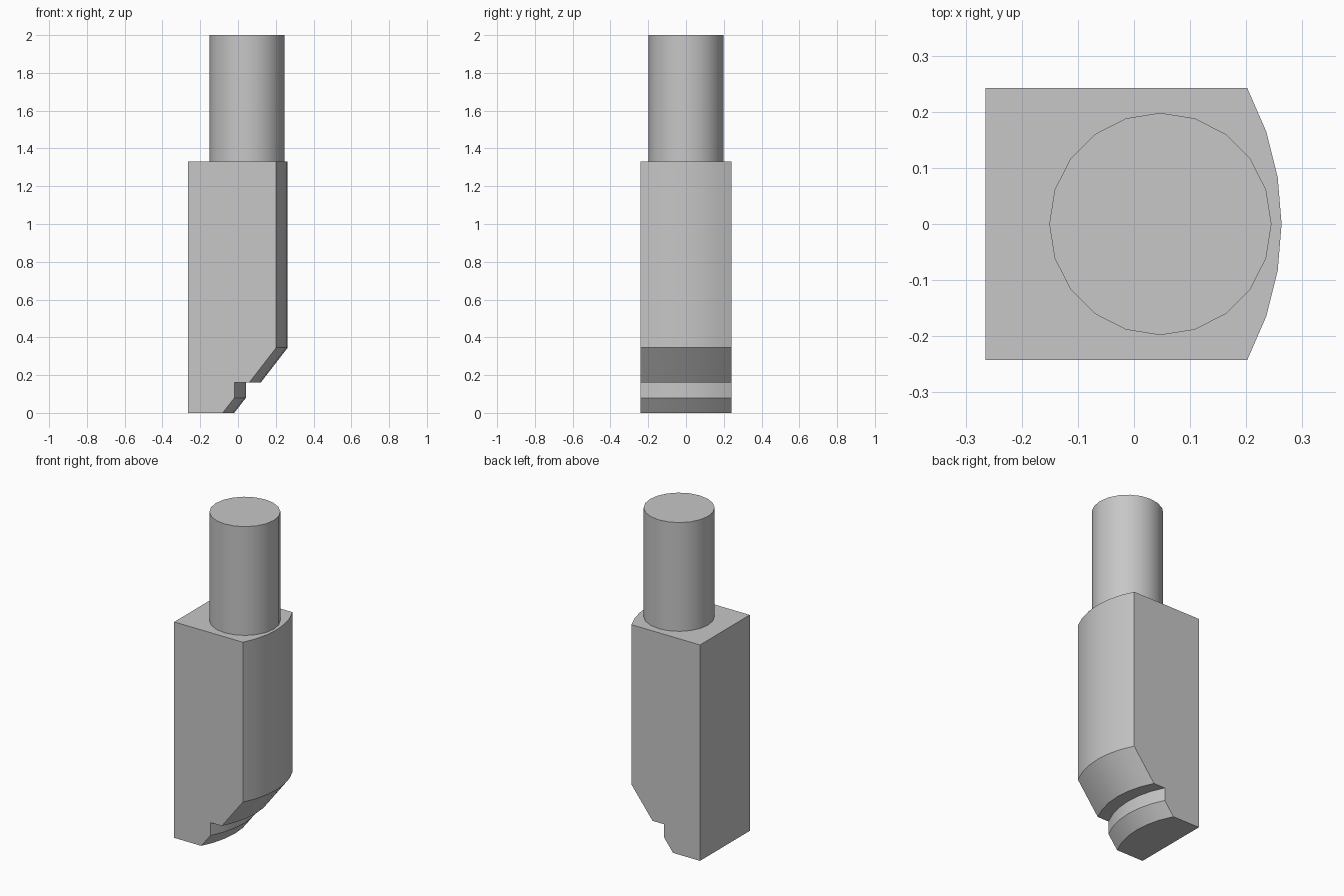
import bpy
import bmesh
import math

if "Cube" in bpy.data.objects:
    bpy.data.objects.remove(bpy.data.objects["Cube"], do_unlink=True)

# Plain grey metal
metal = bpy.data.materials.new("grey_metal")
metal.use_nodes = True
colour = (0.57, 0.57, 0.57, 1)
metal.diffuse_color = colour
metal.node_tree.nodes["Principled BSDF"].inputs["Base Color"].default_value = colour


def finish(obj):
    obj.data.materials.append(metal)
    bpy.ops.object.select_all(action="DESELECT")
    obj.select_set(True)
    bpy.context.view_layer.objects.active = obj
    bpy.ops.object.shade_smooth_by_angle(angle=math.radians(30))


# Body: notched side profile swept across the width, nose bowed along an arc
BACK, TOP = -0.265, 1.33
HALF_WIDTH, BOW_RADIUS, STRIPS = 0.242, 0.51, 6
nose = [(-0.02, 0), (0.042, 0.08), (0.042, 0.16), (0.12, 0.16), (0.263, 0.345), (0.263, TOP)]
half_angle = math.asin(HALF_WIDTH / BOW_RADIUS)

bm = bmesh.new()
sections = []
for i in range(STRIPS + 1):
    a = half_angle * (2 * i / STRIPS - 1)
    y = BOW_RADIUS * math.sin(a)
    setback = BOW_RADIUS * (1 - math.cos(a))
    points = [(BACK, 0)] + [(x - setback, z) for x, z in nose] + [(BACK, TOP)]
    sections.append([bm.verts.new((x, y, z)) for x, z in points])
for s, t in zip(sections, sections[1:]):
    for k in range(len(s)):
        n = (k + 1) % len(s)
        bm.faces.new((s[k], s[n], t[n], t[k]))
bm.faces.new(sections[0])
bm.faces.new(sections[-1])
bmesh.ops.recalc_face_normals(bm, faces=bm.faces)
# Merge the flat strips of the back, top and underside into single faces
bmesh.ops.dissolve_limit(bm, angle_limit=math.radians(1), verts=bm.verts, edges=bm.edges)
mesh = bpy.data.meshes.new("tool_body")
bm.to_mesh(mesh)
bm.free()
body = bpy.data.objects.new("tool_body", mesh)
bpy.context.collection.objects.link(body)
finish(body)

# Round shank standing on the body
bpy.ops.mesh.primitive_cylinder_add(vertices=20, radius=0.198, depth=2 - TOP,
                                    location=(0.047, 0, (2 + TOP) / 2),
                                    rotation=(0, 0, math.pi / 2))
shank = bpy.context.object
shank.name = "round_shank"
finish(shank)
